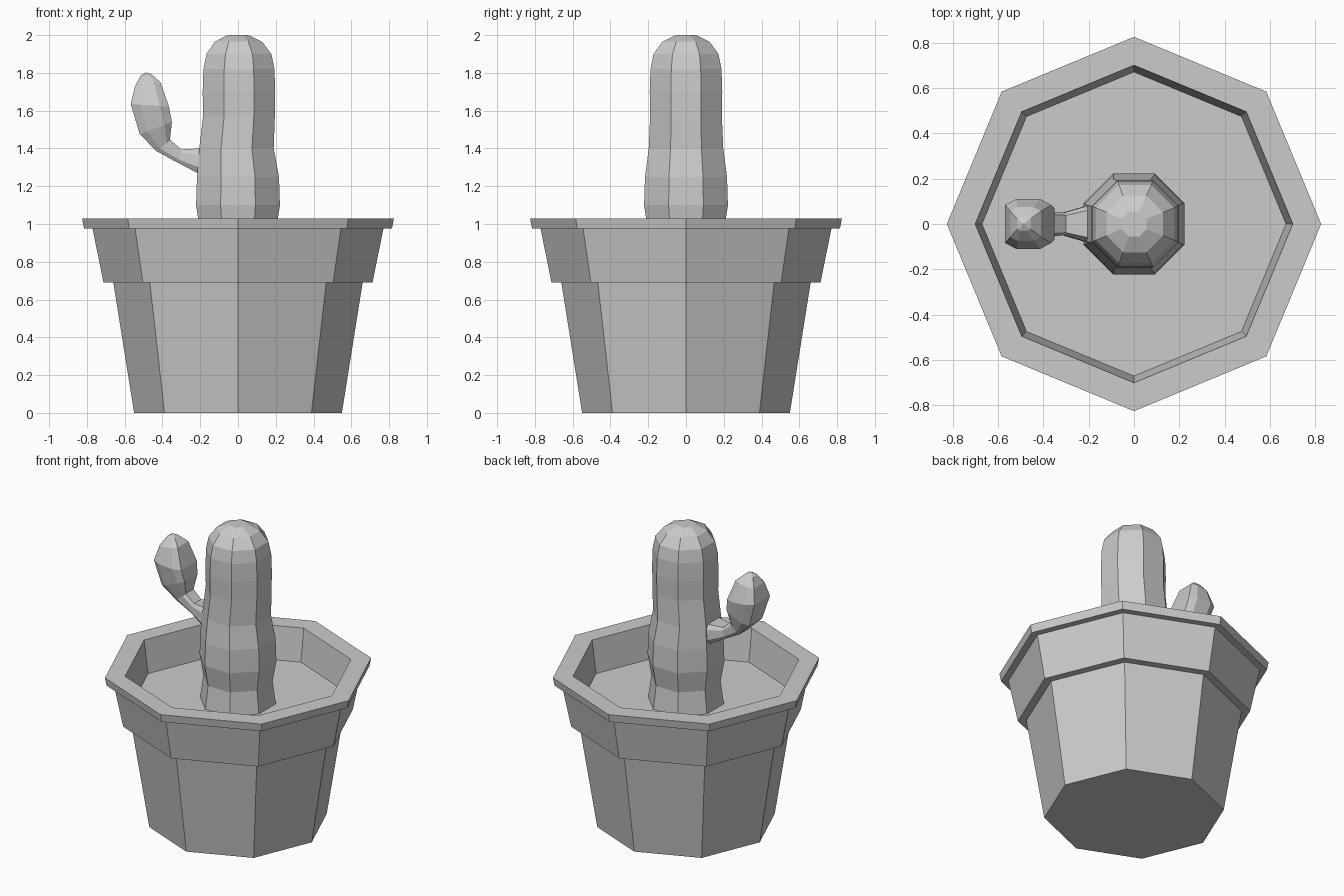
import bpy
import bmesh
from math import cos, sin, pi

cube = bpy.data.objects.get("Cube")
if cube:
    bpy.data.objects.remove(cube, do_unlink=True)

# One plain colour for everything
COLOUR = (0.6, 0.6, 0.6, 1)
grey = bpy.data.materials.new("plain grey")
grey.use_nodes = True
grey.diffuse_color = COLOUR
grey.node_tree.nodes["Principled BSDF"].inputs["Base Color"].default_value = COLOUR


def skin(name, rings, cap_start=True, cap_end=True):
    """Bridge a list of equal-sized rings into a flat-shaded object."""
    bm = bmesh.new()
    loops = [[bm.verts.new(p) for p in ring] for ring in rings]
    n = len(loops[0])
    for a, b in zip(loops, loops[1:]):
        for i in range(n):
            j = (i + 1) % n
            bm.faces.new((a[i], a[j], b[j], b[i]))
    if cap_start:
        bm.faces.new(loops[0][::-1])
    if cap_end:
        bm.faces.new(loops[-1])
    bmesh.ops.remove_doubles(bm, verts=bm.verts, dist=0.0005)
    bmesh.ops.recalc_face_normals(bm, faces=bm.faces)
    mesh = bpy.data.meshes.new(name)
    bm.to_mesh(mesh)
    bm.free()
    mesh.materials.append(grey)
    obj = bpy.data.objects.new(name, mesh)
    bpy.context.collection.objects.link(obj)
    return obj


def octagon(radius, z, x=0.0, turn=0.0):
    return [(x + radius * cos(turn + i * pi / 4), radius * sin(turn + i * pi / 4), z)
            for i in range(8)]


# Pot: stepped outer wall, flared lip, inner wall and soil floor
SOIL = 0.81
pot_profile = [(0.55, 0), (0.66, 0.69), (0.712, 0.69), (0.77, 0.975),
               (0.815, 0.975), (0.825, 1.028), (0.70, 1.028), (0.67, SOIL)]
skin("pot_with_soil", [octagon(r, z) for r, z in pot_profile])

# Cactus trunk: half-width across flats, height, sideways drift
trunk_profile = [(0.22, SOIL - 0.01, 0), (0.2, 0.96, 0), (0.222, 1.1, 0),
                 (0.217, 1.25, 0), (0.197, 1.4, -0.008), (0.19, 1.57, 0.005),
                 (0.192, 1.7, 0.005), (0.188, 1.82, 0.005), (0.172, 1.9, 0.005),
                 (0.125, 1.965, 0.003), (0.055, 2.0, 0)]
skin("cactus_trunk", [octagon(w / cos(pi / 8), z, x, pi / 8) for w, z, x in trunk_profile])


def chamfered_ring(inner, outer, half):
    """Rounded-off rectangle spanning inner to outer in x-z and +-half in y."""
    cut = 0.24
    pattern = [(0, 1 - cut), (cut, 1), (1 - cut, 1), (1, 1 - cut),
               (1, cut - 1), (1 - cut, -1), (cut, -1), (0, cut - 1)]
    return [(inner[0] + (outer[0] - inner[0]) * t, half * s,
             inner[1] + (outer[1] - inner[1]) * t) for t, s in pattern]


# Side arm: upper edge, lower edge and half-width of each section, ending in a point
arm_sections = [((-0.16, 1.41), (-0.17, 1.25), 0.085),
                ((-0.2, 1.4), (-0.215, 1.27), 0.08),
                ((-0.30, 1.395), (-0.32, 1.325), 0.05),
                ((-0.36, 1.447), (-0.43, 1.385), 0.055),
                ((-0.35, 1.54), (-0.52, 1.475), 0.09),
                ((-0.365, 1.62), (-0.568, 1.635), 0.11),
                ((-0.41, 1.75), (-0.545, 1.73), 0.075),
                ((-0.455, 1.79), (-0.515, 1.785), 0.03),
                ((-0.487, 1.803), (-0.487, 1.803), 0)]
skin("cactus_arm", [chamfered_ring(*s) for s in arm_sections], cap_end=False)
